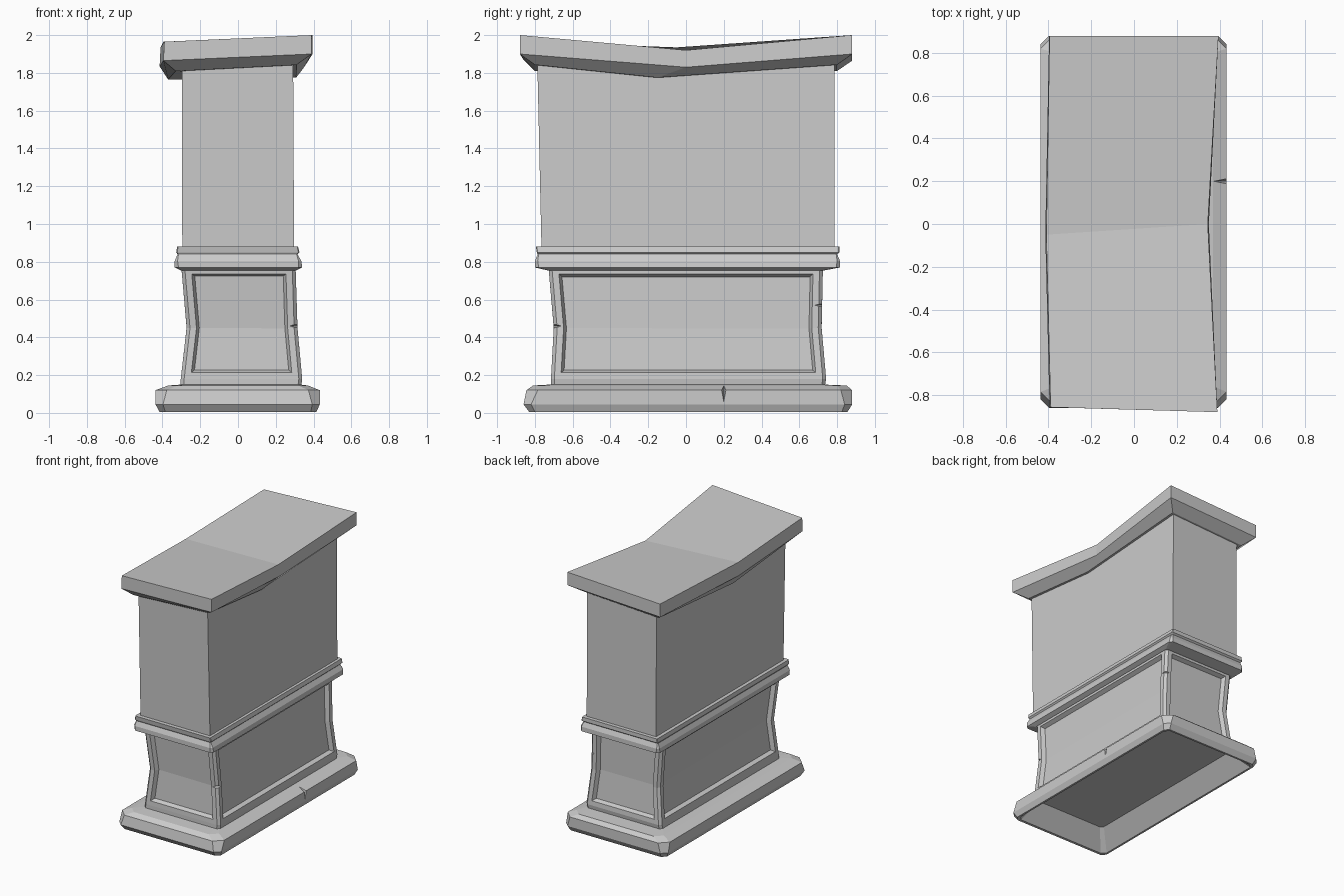
import bpy, bmesh
from mathutils import Matrix

if "Cube" in bpy.data.objects:
    bpy.data.objects.remove(bpy.data.objects["Cube"])


def add_object(name, bm):
    bmesh.ops.recalc_face_normals(bm, faces=bm.faces)
    mesh = bpy.data.meshes.new(name)
    bm.to_mesh(mesh)
    bm.free()
    obj = bpy.data.objects.new(name, mesh)
    bpy.context.collection.objects.link(obj)
    return obj


def rect(z, x0, x1, y0, y1, c=0):
    """Rectangular ring, with chamfered corners when c is given."""
    if not c:
        return [(x0, y0, z), (x1, y0, z), (x1, y1, z), (x0, y1, z)]
    return [(x0 + c, y0, z), (x1 - c, y0, z), (x1, y0 + c, z), (x1, y1 - c, z),
            (x1 - c, y1, z), (x0 + c, y1, z), (x0, y1 - c, z), (x0, y0 + c, z)]


def loft(rings):
    """Skin a stack of rings, return the mesh and its faces grouped by side."""
    bm = bmesh.new()
    loops = [[bm.verts.new(p) for p in r] for r in rings]
    n = len(loops[0])
    sides = [[] for _ in range(n)]
    for a, b in zip(loops, loops[1:]):
        for i in range(n):
            j = (i + 1) % n
            sides[i].append(bm.faces.new((a[i], a[j], b[j], b[i])))
    for end in (loops[0][::-1], loops[-1]):
        bm.faces.new(end)
    bmesh.ops.recalc_face_normals(bm, faces=bm.faces)
    return bm, sides


def chip(obj, centre, radii):
    """Cut a diamond-shaped nick out of an object."""
    bm = bmesh.new()
    bmesh.ops.create_uvsphere(bm, u_segments=4, v_segments=2, radius=1,
                              matrix=Matrix.Translation(centre) @ Matrix.Diagonal((*radii, 1)))
    cutter = add_object("chip_cutter", bm)
    cutter.hide_render = True
    mod = obj.modifiers.new("chip", "BOOLEAN")
    mod.operation, mod.solver, mod.object = "DIFFERENCE", "EXACT", cutter
    bpy.context.view_layer.objects.active = obj
    bpy.ops.object.modifier_apply(modifier=mod.name)
    bpy.data.objects.remove(cutter)


# Plinth, hollow underneath, with a crack in the right side
bm, _ = loft([
    rect(.135, -.29, .32, -.70, .72, .02),
    rect(.005, -.40, .40, -.81, .84, .03),
    rect(.005, -.415, .415, -.83, .855, .03),
    rect(.045, -.437, .433, -.86, .88, .04),
    rect(.12, -.437, .433, -.845, .88, .06),
    rect(.145, -.37, .37, -.81, .85, .05),
    rect(.15, -.30, .33, -.72, .73, .02)])
plinth = add_object("plinth", bm)
chip(plinth, (.44, .2, .155), (.075, .02, .105))

# Waisted lower body with a recessed panel on each side
bm, sides = loft([
    rect(.14, -.305, .335, -.715, .735, .018),
    rect(.18, -.303, .34, -.715, .742, .018),
    rect(.45, -.272, .315, -.70, .718, .018),
    rect(.77, -.30, .305, -.728, .725, .018)])
for faces in sides[::2]:
    panel = faces[1:]
    bmesh.ops.inset_region(bm, faces=panel, thickness=.034, use_even_offset=True)
    bmesh.ops.inset_region(bm, faces=panel, thickness=.015, depth=-.03, use_even_offset=True)
lower_body = add_object("lower_body", bm)
for centre in ((.325, -.71, .46), (.325, .73, .57)):
    chip(lower_body, centre, (.06, .06, .018))

# Moulding around the middle
bm, _ = loft([
    rect(.755, -.305, .31, -.735, .735, .01),
    rect(.77, -.335, .34, -.80, .815, .02),
    rect(.805, -.335, .335, -.80, .815, .015),
    rect(.84, -.32, .315, -.785, .80, .005),
    rect(.85, -.327, .325, -.79, .813, .005),
    rect(.88, -.322, .318, -.795, .813, .005)])
add_object("middle_moulding", bm)

# Plain upper block
bm, _ = loft([rect(.87, -.295, .297, -.765, .785),
              rect(1.85, -.297, .292, -.787, .785)])
add_object("upper_block", bm)

# Sagging top slab: rings have a middle point on each long side
levels = [
    [(-.33, -.80, 1.81), (.31, -.80, 1.843), (.308, -.15, 1.775),
     (.31, .80, 1.843), (-.33, .80, 1.81), (-.37, -.05, 1.765)],
    [(-.395, -.857, 1.865), (.39, -.88, 1.90), (.35, 0, 1.83),
     (.395, .88, 1.90), (-.397, .88, 1.865), (-.415, -.05, 1.835)],
    [(-.39, -.857, 1.965), (.39, -.88, 2.0), (.345, 0, 1.92),
     (.395, .88, 2.0), (-.395, .88, 1.965), (-.41, -.05, 1.935)]]
bm, _ = loft(levels)
bm.verts.ensure_lookup_table()
for start in (0, 12):
    bmesh.ops.connect_verts(bm, verts=[bm.verts[start + 2], bm.verts[start + 5]])
add_object("top_slab", bm)
